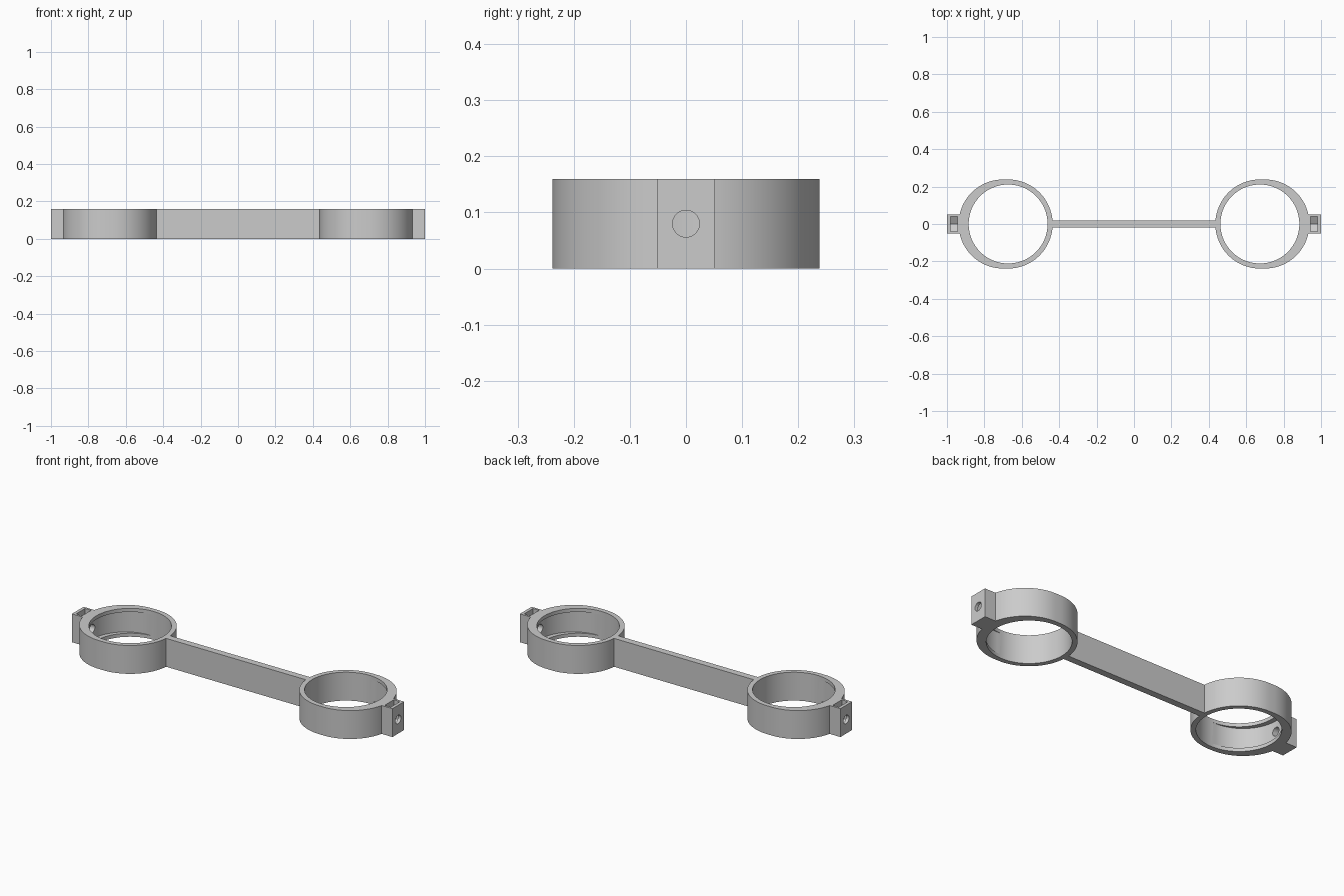
import bpy, bmesh
from math import pi, cos, sin

if "Cube" in bpy.data.objects:
    bpy.data.objects.remove(bpy.data.objects["Cube"])

HEIGHT = 0.16
MID = HEIGHT / 2
NEAR, FAR = 0.673, 0.70      # ring centre and its outward-shifted twin
OUTER, BORE = 0.238, 0.211

grey = bpy.data.materials.new("plain grey")
grey.use_nodes = True
grey.diffuse_color = (0.6, 0.6, 0.6, 1)
grey.node_tree.nodes["Principled BSDF"].inputs["Base Color"].default_value = (0.6, 0.6, 0.6, 1)


def prism(name, points, along):
    """Closed prism from a loop of 3D points swept along a vector."""
    bm = bmesh.new()
    face = bm.faces.new([bm.verts.new(p) for p in points])
    swept = bmesh.ops.extrude_face_region(bm, geom=[face])["geom"]
    bmesh.ops.translate(bm, vec=along, verts=[v for v in swept if isinstance(v, bmesh.types.BMVert)])
    bmesh.ops.recalc_face_normals(bm, faces=bm.faces)
    mesh = bpy.data.meshes.new(name)
    bm.to_mesh(mesh)
    bm.free()
    mesh.materials.append(grey)
    obj = bpy.data.objects.new(name, mesh)
    bpy.context.collection.objects.link(obj)
    return obj


def box(name, x0, x1, half_y):
    loop = [(x0, -half_y, 0), (x1, -half_y, 0), (x1, half_y, 0), (x0, half_y, 0)]
    return prism(name, loop, (0, 0, HEIGHT))


def arc(cx, r, start, end, z, steps):
    return [(cx + r * cos(start + (end - start) * i / steps),
             r * sin(start + (end - start) * i / steps), z) for i in range(steps + 1)]


def combine(target, other, operation):
    """Apply a boolean and throw away the helper."""
    mod = target.modifiers.new(operation, 'BOOLEAN')
    mod.operation, mod.solver, mod.object = operation, 'EXACT', other
    bpy.context.view_layer.objects.active = target
    bpy.ops.object.modifier_apply(modifier=mod.name)
    bpy.data.objects.remove(other)


def build_clamp(name, side):
    def flip(points):
        return [(side * x, y, z) for x, y, z in points]

    # Slightly elongated ring body with the screw block on its outer end
    outline = arc(FAR, OUTER, -pi / 2, pi / 2, 0, 48) + arc(NEAR, OUTER, pi / 2, 3 * pi / 2, 0, 48)
    clamp = prism(name, flip(outline), (0, 0, HEIGHT))
    combine(clamp, box("block", side * 0.92, side * 1.0, 0.052), 'UNION')

    # Round bore, and a groove shifted outward at mid height
    bore = arc(NEAR, BORE, 0, 2 * pi, -0.1, 96)[:-1]
    combine(clamp, prism("bore_cutter", flip(bore), (0, 0, 0.4)), 'DIFFERENCE')
    groove = arc(FAR, BORE, 0, 2 * pi, 0.02, 96)[:-1]
    # the groove only bites into the outer half
    combine(clamp, prism("groove_cutter", flip(groove), (0, 0, 0.12)), 'DIFFERENCE')

    # Nut trap open to the top, with a pointed hexagonal floor
    trap = [(0.944, -0.04, 0.3), (0.944, -0.04, 0.057), (0.944, 0, 0.034),
            (0.944, 0.04, 0.057), (0.944, 0.04, 0.3)]
    combine(clamp, prism("nut_cutter", flip(trap), (side * 0.038, 0, 0)), 'DIFFERENCE')

    # Screw hole through block and wall
    screw = [(0.8, 0.024 * cos(2 * pi * i / 32), MID + 0.024 * sin(2 * pi * i / 32)) for i in range(32)]
    combine(clamp, prism("screw_cutter", flip(screw), (side * 0.3, 0, 0)), 'DIFFERENCE')

    clamp.data.shade_smooth()
    clamp.data.set_sharp_from_angle(angle=pi / 6)


build_clamp("left_clamp_ring", 1)
build_clamp("right_clamp_ring", -1)

# Flat web joining the rings
box("connecting_bar", -0.437, 0.437, 0.019)
